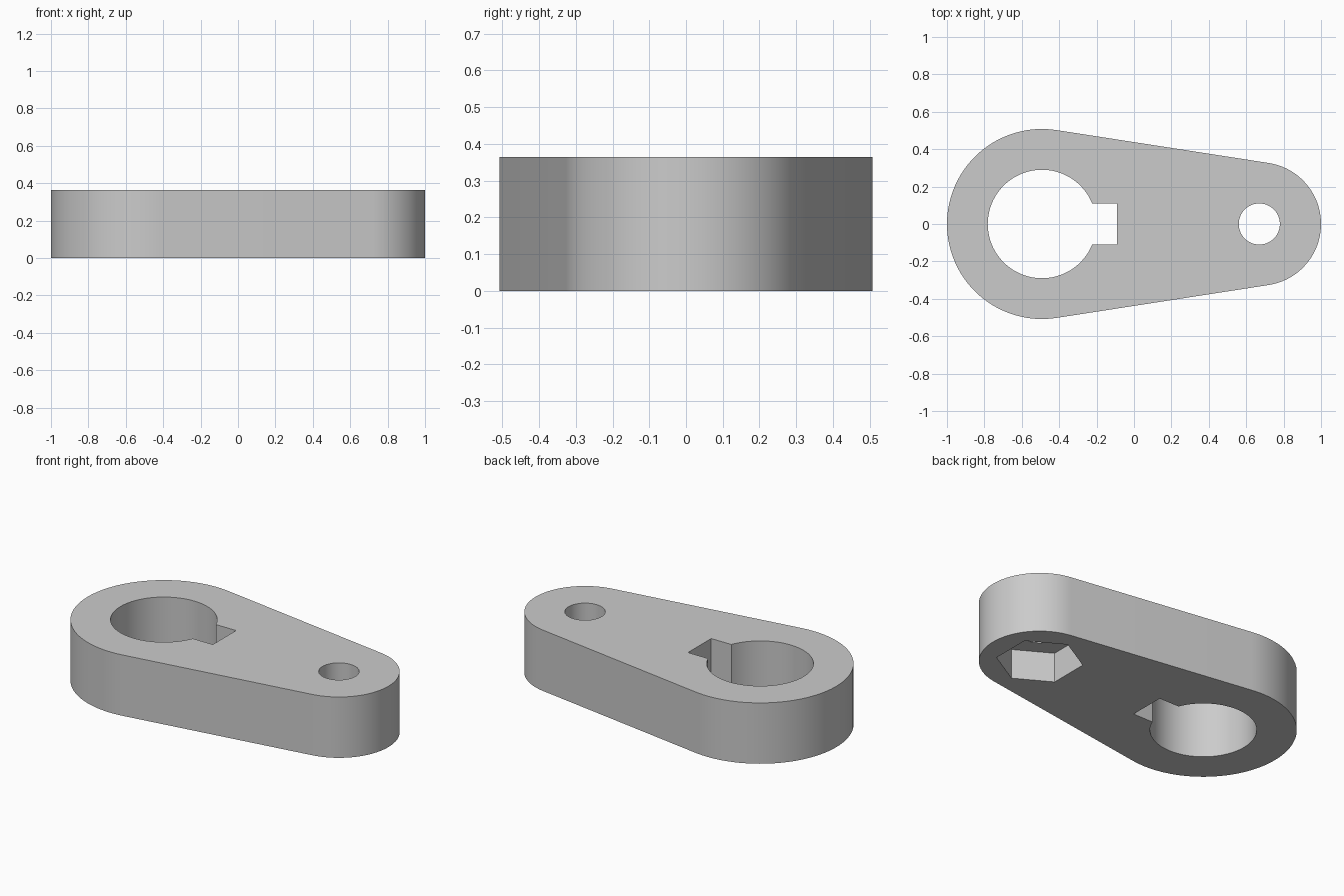
import bpy, bmesh
from math import sin, cos, asin, pi, radians

cube = bpy.data.objects.get("Cube")
if cube:
    bpy.data.objects.remove(cube, do_unlink=True)

THICK = 0.365
BIG_X, BIG_R, BORE_R = -0.492, 0.508, 0.29
SMALL_X, SMALL_R, PIN_R = 0.67, 0.33, 0.11
KEY_HALF, KEY_END = 0.11, -0.09
HEX_R, HEX_DEPTH = 0.238, 0.18


def arc(cx, r, start, end, steps, closed=False):
    """Points along an arc centred on the x axis."""
    count = steps if closed else steps + 1
    angles = [start + (end - start) * i / steps for i in range(count)]
    return [(cx + r * cos(a), r * sin(a)) for a in angles]


def prism(name, points, z0, z1):
    """Extrude a flat outline between two heights."""
    bm = bmesh.new()
    face = bm.faces.new([bm.verts.new((x, y, z0)) for x, y in points])
    top = bmesh.ops.extrude_face_region(bm, geom=[face])["geom"]
    for v in top:
        if isinstance(v, bmesh.types.BMVert):
            v.co.z = z1
    bmesh.ops.recalc_face_normals(bm, faces=bm.faces)
    mesh = bpy.data.meshes.new(name)
    bm.to_mesh(mesh)
    bm.free()
    obj = bpy.data.objects.new(name, mesh)
    bpy.context.collection.objects.link(obj)
    return obj


# Lever body: two round ends joined by tangent sides
tangent = pi / 2 - asin((BIG_R - SMALL_R) / (SMALL_X - BIG_X))
outline = arc(SMALL_X, SMALL_R, -tangent, tangent, 48)
outline += arc(BIG_X, BIG_R, tangent, 2 * pi - tangent, 64)
lever = prism("lever_arm", outline, 0, THICK)

grey = bpy.data.materials.new("plain grey")
grey.use_nodes = True
grey.diffuse_color = (0.6, 0.6, 0.6, 1)
grey.node_tree.nodes["Principled BSDF"].inputs["Base Color"].default_value = (0.6, 0.6, 0.6, 1)
lever.data.materials.append(grey)

# Shaft bore with square keyway, pin hole, and hexagonal nut pocket underneath
key = asin(KEY_HALF / BORE_R)
bore = arc(BIG_X, BORE_R, key, 2 * pi - key, 72)
bore += [(KEY_END, -KEY_HALF), (KEY_END, KEY_HALF)]
pin = arc(SMALL_X, PIN_R, 0, 2 * pi, 48, closed=True)
nut = arc(SMALL_X, HEX_R, radians(30), radians(390), 6, closed=True)
cutters = [
    prism("keyed_bore_cutter", bore, -0.1, THICK + 0.1),
    prism("pin_hole_cutter", pin, -0.1, THICK + 0.1),
    prism("nut_pocket_cutter", nut, -0.1, HEX_DEPTH),
]

bpy.ops.object.select_all(action="DESELECT")
lever.select_set(True)
bpy.context.view_layer.objects.active = lever
for cutter in cutters:
    cutter.hide_render = True
    mod = lever.modifiers.new(cutter.name, "BOOLEAN")
    mod.operation = "DIFFERENCE"
    mod.solver = "EXACT"
    mod.object = cutter
    bpy.ops.object.modifier_apply(modifier=mod.name)
    bpy.data.objects.remove(cutter, do_unlink=True)

bpy.ops.object.shade_smooth_by_angle(angle=radians(30))
